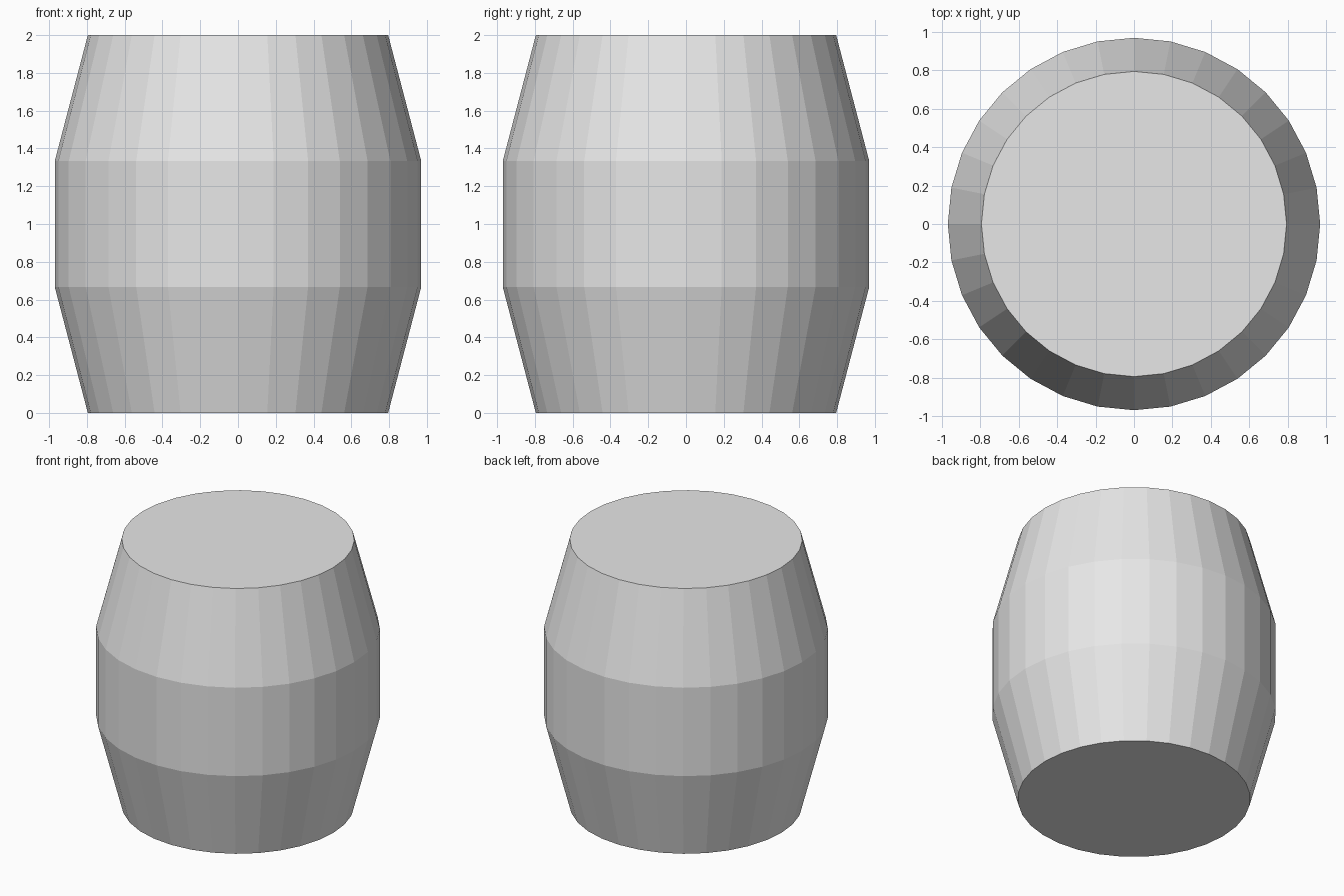
import bpy
import bmesh
from math import cos, sin, tau

SIDES = 32
END_RADIUS, BELLY_RADIUS = 0.795, 0.97
HEIGHT = 2.0

# Remove the default cube
cube = bpy.data.objects.get("Cube")
if cube:
    bpy.data.objects.remove(cube, do_unlink=True)


def make_material(name, color):
    mat = bpy.data.materials.new(name)
    mat.use_nodes = True
    mat.diffuse_color = color
    mat.node_tree.nodes["Principled BSDF"].inputs["Base Color"].default_value = color
    return mat


def add_ring(bm, radius, z):
    angles = [tau * i / SIDES for i in range(SIDES)]
    return [bm.verts.new((radius * cos(a), radius * sin(a), z)) for a in angles]


# Barrel body: three equal bands of flat staves between rings
bm = bmesh.new()
radii = (END_RADIUS, BELLY_RADIUS, BELLY_RADIUS, END_RADIUS)
rings = [add_ring(bm, r, HEIGHT * i / 3) for i, r in enumerate(radii)]
for low, high in zip(rings, rings[1:]):
    for i in range(SIDES):
        j = (i + 1) % SIDES
        bm.faces.new((low[i], low[j], high[j], high[i]))

# Flat lids at both ends
bm.faces.new(rings[0][::-1])
bm.faces.new(rings[-1])

mesh = bpy.data.meshes.new("barrel")
bm.to_mesh(mesh)
bm.free()
mesh.materials.append(make_material("light grey", (0.8, 0.8, 0.8, 1.0)))
barrel = bpy.data.objects.new("barrel", mesh)
bpy.context.collection.objects.link(barrel)
